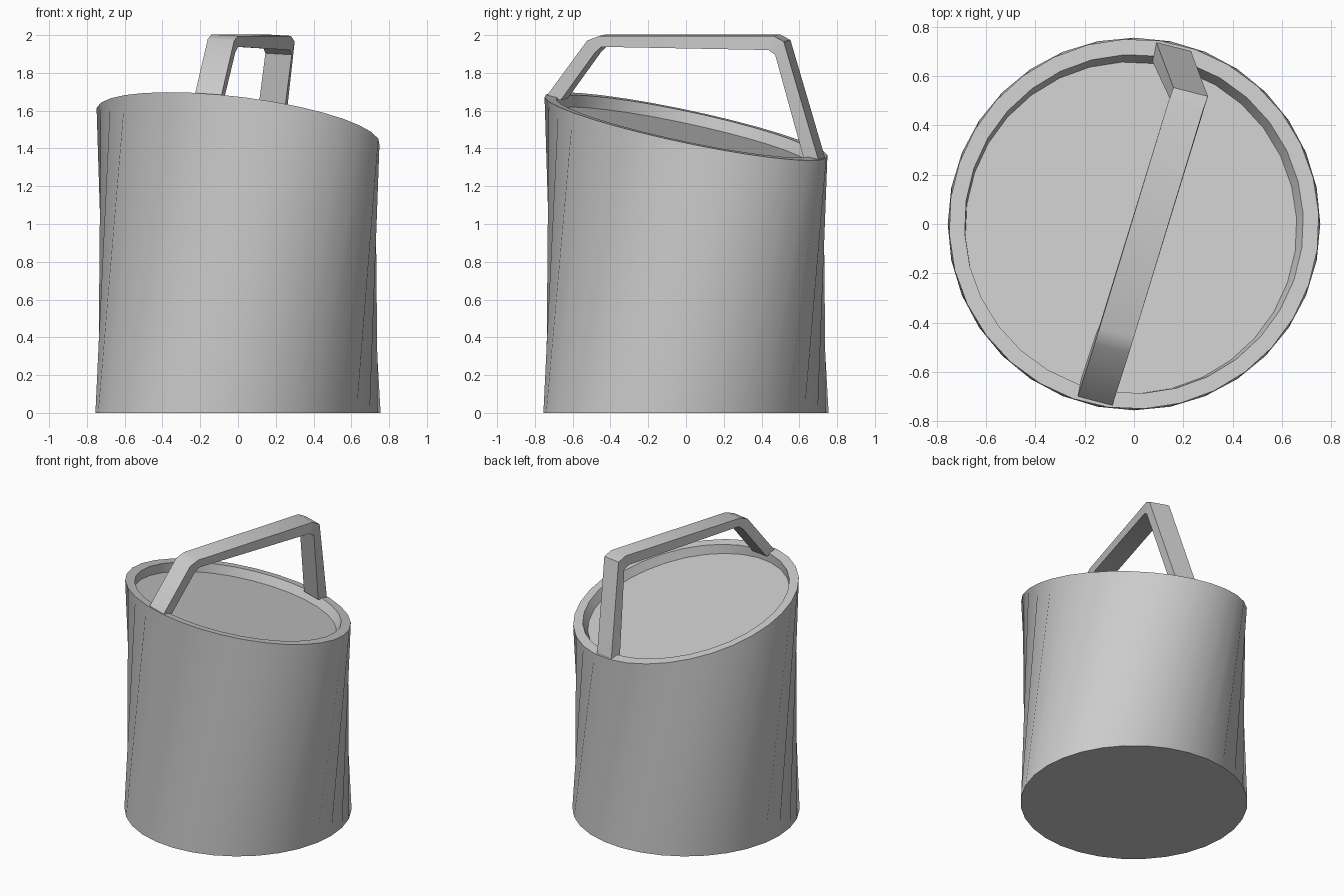
import bpy, bmesh
from math import sin, cos, pi, radians

if "Cube" in bpy.data.objects:
    bpy.data.objects.remove(bpy.data.objects["Cube"])

N = 32
TWIST = radians(25.7)


def top_z(x, y):
    """Height of the tilted rim plane."""
    return 1.517 - 0.118 * x - 0.21 * y


def finish(name, bm, angle):
    bmesh.ops.recalc_face_normals(bm, faces=bm.faces)
    mesh = bpy.data.meshes.new(name)
    bm.to_mesh(mesh)
    bm.free()
    ob = bpy.data.objects.new(name, mesh)
    bpy.context.collection.objects.link(ob)
    bpy.ops.object.select_all(action='DESELECT')
    ob.select_set(True)
    bpy.context.view_layer.objects.active = ob
    bpy.ops.object.shade_smooth_by_angle(angle=radians(angle))
    return ob


def bridge(bm, a, b):
    n = len(a)
    for i in range(n):
        j = (i + 1) % n
        bm.faces.new((a[i], a[j], b[j], b[i]))


# Bucket: twisted wall, tilted rim, recessed lid
bm = bmesh.new()


def ring(r, twist, tilted, depth=0.0):
    verts = []
    for i in range(N):
        a = 2 * pi * i / N + twist
        x, y = r * cos(a), r * sin(a)
        z = top_z(x, y) if tilted else 0.0
        verts.append(bm.verts.new((x - 0.2 * depth, y - 0.25 * depth, z - depth)))
    return verts


base = ring(0.755, 0, False)
rim_outer = ring(0.75, TWIST, True)
rim_inner = ring(0.687, TWIST, True)
lid = ring(0.672, TWIST, True, 0.06)
bridge(bm, base, rim_outer)
bridge(bm, rim_outer, rim_inner)
bridge(bm, rim_inner, lid)
bm.faces.new(base)
bm.faces.new(lid)
finish("bucket_body", bm, 30)

# Handle: flat strap swept along an angular arch, outer and inner path points
outer = [(-0.16, -0.725, 1.675), (-0.09, -0.505, 1.975), (-0.07, -0.44, 2.0),
         (0.21, 0.48, 2.0), (0.23, 0.535, 1.97), (0.16, 0.72, 1.34)]
inner = [(-0.145, -0.645, 1.66), (-0.085, -0.465, 1.91), (-0.07, -0.43, 1.942),
         (0.205, 0.455, 1.925), (0.215, 0.49, 1.90), (0.145, 0.64, 1.355)]
bm = bmesh.new()
sections = []
for o, i in zip(outer, inner):
    sections.append([bm.verts.new((p[0] + s * 0.07, p[1] - s * 0.018, p[2] - s * 0.004))
                     for p, s in ((o, -1), (o, 1), (i, 1), (i, -1))])
for a, b in zip(sections, sections[1:]):
    bridge(bm, a, b)
bm.faces.new(sections[0])
bm.faces.new(sections[-1])
finish("handle", bm, 40)
